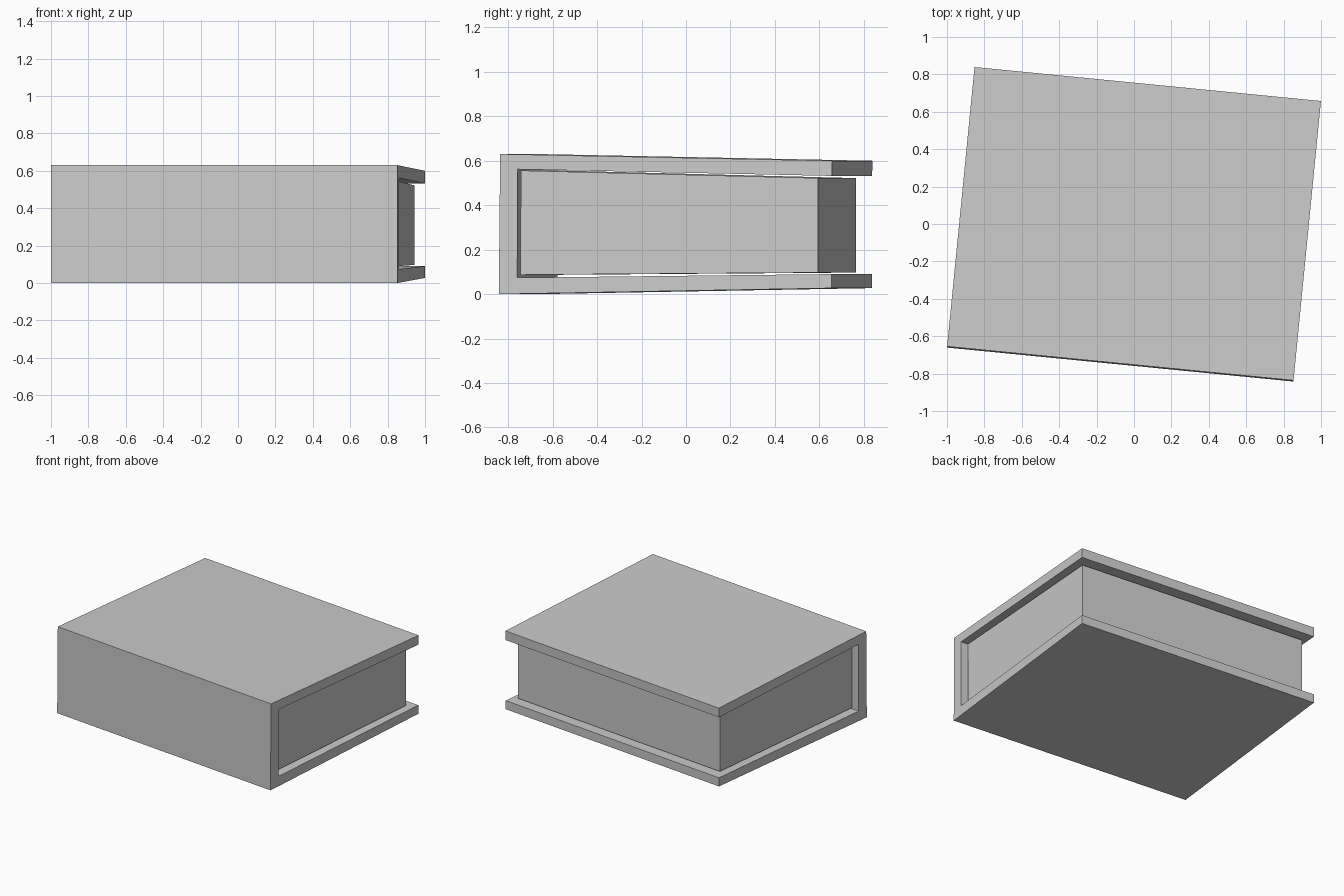
import bpy
import math

cube = bpy.data.objects.get("Cube")
if cube:
    bpy.data.objects.remove(cube, do_unlink=True)

WIDTH, BACK = 1.861, 0.752
TURN = math.radians(-5.6)


def make_material(name, value):
    mat = bpy.data.materials.new(name)
    mat.use_nodes = True
    colour = (value, value, value, 1)
    mat.diffuse_color = colour
    mat.node_tree.nodes["Principled BSDF"].inputs["Base Color"].default_value = colour
    return mat


def extrude_profile(name, profile, width, mat):
    """Extrude a (y, z) outline along x, centred, and turn it about z."""
    n = len(profile)
    verts = [(x, y, z) for x in (-width / 2, width / 2) for y, z in profile]
    faces = [list(range(n))[::-1], list(range(n, 2 * n))]
    faces += [(i, (i + 1) % n, n + (i + 1) % n, n + i) for i in range(n)]
    mesh = bpy.data.meshes.new(name)
    mesh.from_pydata(verts, [], faces)
    mesh.materials.append(mat)
    obj = bpy.data.objects.new(name, mesh)
    obj.rotation_euler.z = TURN
    bpy.context.collection.objects.link(obj)
    return obj


grey = make_material("plain grey", 0.6)

# Cover: spine at the front, two boards closing slightly toward the back
extrude_profile("cover", [
    (-0.755, 0), (BACK - 0.002, 0.027), (BACK - 0.002, 0.09), (-0.672, 0.074),
    (-0.67, 0.562), (BACK - 0.002, 0.532), (BACK, 0.6), (-0.749, 0.63),
], WIDTH, grey)

# Page block: inset from the open edges, with thin gaps to the cover
extrude_profile("pages", [
    (-0.662, 0.087), (BACK - 0.07, 0.097), (BACK - 0.07, 0.522), (-0.66, 0.556),
], WIDTH - 0.1, grey)
